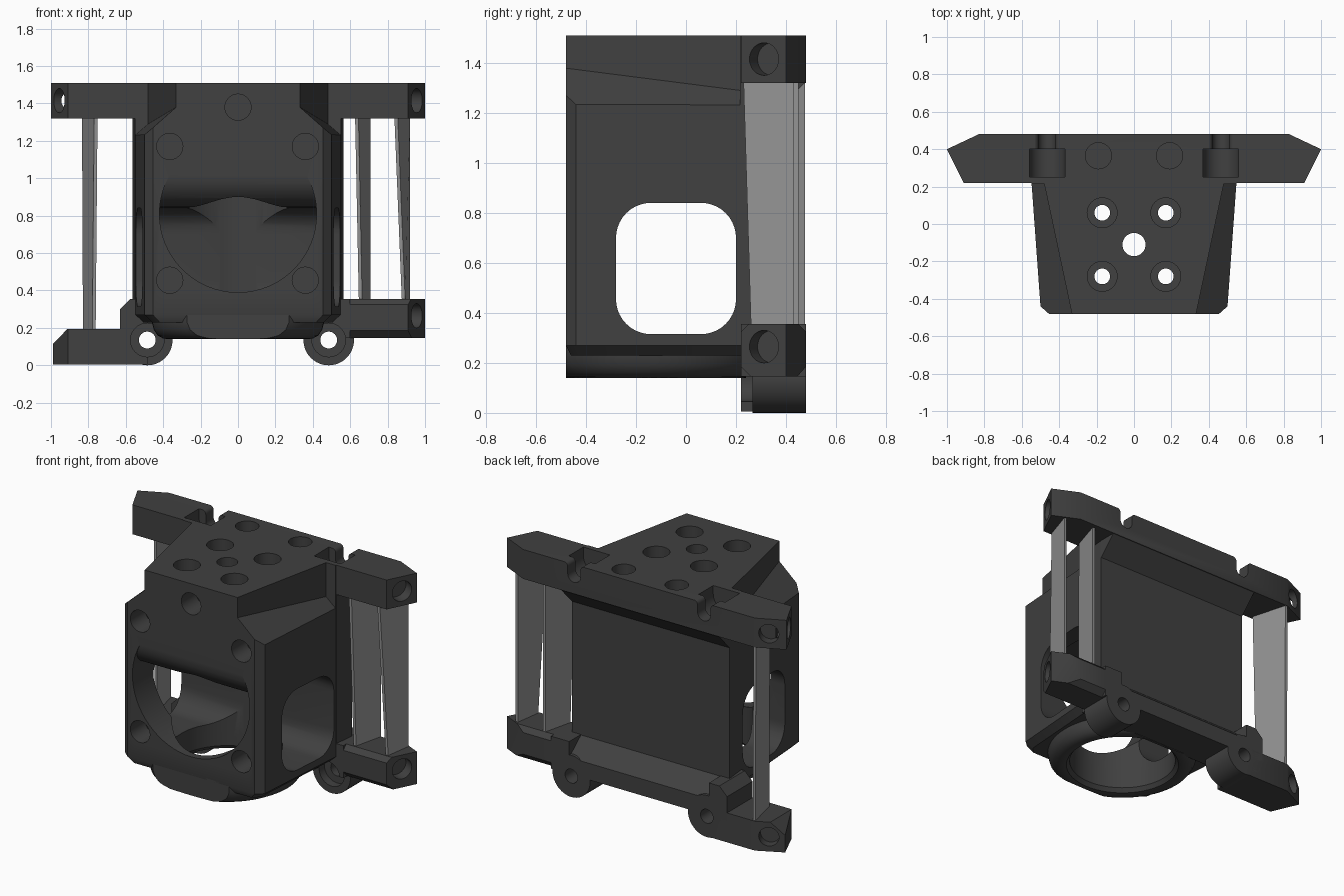
import bpy, bmesh, math
from mathutils import Vector

if "Cube" in bpy.data.objects:
    bpy.data.objects.remove(bpy.data.objects["Cube"])


def material(name, v):
    m = bpy.data.materials.new(name)
    m.diffuse_color = (v, v, v, 1)
    m.use_nodes = True
    m.node_tree.nodes["Principled BSDF"].inputs["Base Color"].default_value = m.diffuse_color
    return m


DARK = material("charcoal plastic", 0.052)
LIGHT = material("light grey vane", 0.29)


def finish(bm, name, mat=DARK):
    bmesh.ops.recalc_face_normals(bm, faces=bm.faces)
    me = bpy.data.meshes.new(name)
    bm.to_mesh(me)
    bm.free()
    ob = bpy.data.objects.new(name, me)
    bpy.context.collection.objects.link(ob)
    me.materials.append(mat)
    return ob


def loft(name, rings, mat=DARK):
    """Closed solid through matching rings of 3D points."""
    bm = bmesh.new()
    vs = [[bm.verts.new(p) for p in r] for r in rings]
    n = len(vs[0])
    for a, b in zip(vs, vs[1:]):
        for i in range(n):
            j = (i + 1) % n
            bm.faces.new((a[i], a[j], b[j], b[i]))
    bm.faces.new(vs[0][::-1])
    bm.faces.new(vs[-1])
    return finish(bm, name, mat)


def prism(name, pts, axis, lo, hi):
    """Extrude a 2D outline along the x, y or z axis."""
    put = {"x": lambda p, t: (t, p[0], p[1]),
           "y": lambda p, t: (p[0], t, p[1]),
           "z": lambda p, t: (p[0], p[1], t)}[axis]
    return loft(name, [[put(p, t) for p in pts] for t in (lo, hi)])


def rod(name, start, direction, r, length, seg=32):
    d = Vector(direction).normalized()
    bm = bmesh.new()
    bmesh.ops.create_cone(bm, cap_ends=True, segments=seg, radius1=r, radius2=r, depth=length)
    bm.transform(d.to_track_quat("Z", "Y").to_matrix().to_4x4())
    bmesh.ops.translate(bm, verts=bm.verts, vec=Vector(start) + d * length / 2)
    return finish(bm, name)


def carve(ob, cutters, op="DIFFERENCE"):
    """Apply booleans and throw the cutters away."""
    for c in cutters:
        m = ob.modifiers.new("cut", "BOOLEAN")
        m.operation, m.solver, m.object = op, "EXACT", c
    bpy.context.view_layer.update()
    dg = bpy.context.evaluated_depsgraph_get()
    me = bpy.data.meshes.new_from_object(ob.evaluated_get(dg))
    ob.modifiers.clear()
    ob.data = me
    for c in cutters:
        bpy.data.objects.remove(c)


def arc(cx, cy, r, a0, a1, n=10):
    return [(cx + r * math.cos(math.radians(a0 + (a1 - a0) * i / n)),
             cy + r * math.sin(math.radians(a0 + (a1 - a0) * i / n))) for i in range(n + 1)]


CY = -0.11  # duct centre in y

# Main housing: tapered plan with a chamfered foot
half = [(0.55, 0.25), (0.50, -0.44), (0.455, -0.48)]
plan = half + [(-x, y) for x, y in reversed(half)]
inset = [(x * 0.92, y + (0.02 if y < 0 else 0)) for x, y in plan]
body = loft("housing", [[(x, y, 0.23) for x, y in inset],
                        [(x, y, 0.27) for x, y in plan],
                        [(x, y, 1.51) for x, y in plan]])

cuts = []
# Sloped shoulders
for s in (-1, 1):
    front = [(0.33, 1.6), (0.33, 1.38), (0.50, 1.23), (0.8, 1.23), (0.8, 1.6)]
    back = [(0.48, 1.6), (0.48, 1.29), (0.55, 1.23), (0.8, 1.23), (0.8, 1.6)]
    cuts.append(loft("shoulder_cut", [[(s * x, -0.49, z) for x, z in front],
                                      [(s * x, 0.215, z) for x, z in back]]))
# Round front intake with a rolled upper lip
intake = rod("intake_cut", (0, -0.6, 0.81), (0, 1, 0), 0.42, 0.6, 64)
lip = [(-0.7, 0.2), (-0.7, 1.015), (-0.48, 1.015)] + arc(-0.31, 1.015, 0.17, 180, 270)[1:] + [(0.1, 0.845), (0.1, 0.2)]
carve(intake, [prism("lip_profile", lip, "x", -0.7, 0.7)], "INTERSECT")
cuts.append(intake)
# Vertical duct, its ceiling raised in the middle
duct = rod("duct_cut", (0, CY, 0), (0, 0, 1), 0.325, 1.1, 64)
roof = [(-0.5, -0.1), (-0.5, 0.838), (-0.27, 0.838), (-0.14, 0.915),
        (0.14, 0.915), (0.27, 0.838), (0.5, 0.838), (0.5, -0.1)]
carve(duct, [prism("duct_roof", roof, "y", -0.7, 0.5)], "INTERSECT")
cuts.append(duct)
# Rounded side windows
window = (arc(0.06, 0.70, 0.14, 0, 90) + arc(-0.14, 0.70, 0.14, 90, 180)
          + arc(-0.14, 0.455, 0.14, 180, 270) + arc(0.06, 0.455, 0.14, 270, 360))
cuts.append(prism("window_cut", window, "x", -0.8, 0.8))
# Front screw holes
for x, z in ((0, 1.38), (0.36, 1.17), (-0.365, 1.17), (0.36, 0.455), (-0.365, 0.455)):
    cuts.append(rod("front_hole", (x, -0.6, z), (0, 1, 0), 0.07, 0.27))
# Top mounting holes with counterbores
for x in (-0.17, 0.17):
    for y in (0.06, -0.28):
        cuts.append(rod("top_hole", (x, y, 0.7), (0, 0, 1), 0.042, 1))
        cuts.append(rod("top_bore", (x, y, 1.38), (0, 0, 1), 0.08, 0.3))
cuts.append(rod("centre_hole", (0, CY, 0.7), (0, 0, 1), 0.062, 1))
carve(body, cuts)

# Thick rear wall behind the housing, and the sloped web under the top bar
prism("rear_wall", [(-0.55, 0.22), (0.55, 0.22), (0.565, 0.36), (-0.565, 0.36)], "z", 0.235, 1.325)
prism("rear_web", [(0.355, 1.325), (0.48, 1.325), (0.36, 1.20), (0.355, 1.20)], "x", -0.565, 0.565)

# Round outlet ring under the housing
prof = [(0.325, 0.28), (0.325, 0.17), (0.345, 0.145), (0.365, 0.14), (0.40, 0.143),
        (0.43, 0.16), (0.45, 0.19), (0.46, 0.23), (0.46, 0.28)]
bm = bmesh.new()
N = 64
rows = [[bm.verts.new((r * math.cos(2 * math.pi * i / N), CY + r * math.sin(2 * math.pi * i / N), z))
         for r, z in prof] for i in range(N)]
for i in range(N):
    a, b = rows[i], rows[(i + 1) % N]
    for k in range(len(prof)):
        m = (k + 1) % len(prof)
        bm.faces.new((a[k], b[k], b[m], a[m]))
ring = finish(bm, "outlet_ring")
box = [(-1, -1), (1, -1), (1, -0.48), (-1, -0.48)]
box2 = [(-1, 0.24), (1, 0.24), (1, 1), (-1, 1)]
carve(ring, [prism("front_trim", box, "z", 0, 1), prism("back_trim", box2, "z", 0, 1)])


def end_hole(s, z):
    return rod("end_hole", (s * 0.99, 0.295, z), (-s * 0.894, 0.447, 0), 0.065, 0.11)


def rear_hole(z):
    return rod("rear_hole", (-0.93, 0.50, z), (0.42, -0.9, 0), 0.06, 0.12)


# Top rear bar with open screw grooves
bar_half = [(0.91, 0.22), (1.0, 0.40), (0.83, 0.48)]
top_bar = prism("top_bar", bar_half + [(-x, y) for x, y in reversed(bar_half)], "z", 1.32, 1.51)
cuts = [end_hole(-1, 1.415), end_hole(1, 1.415), rear_hole(1.415)]
for s in (-1, 1):
    # screw head pocket
    head = [(-0.095, 1.6)] + arc(0, 1.455, 0.095, 180, 360, 14) + [(0.095, 1.6)]
    # shank groove with rounded shoulders
    shank = ([(-0.072, 1.6)] + arc(-0.072, 1.485, 0.026, 90, 0, 5) + arc(0, 1.44, 0.046, 180, 360, 14)
             + arc(0.072, 1.485, 0.026, 180, 90, 5) + [(0.072, 1.6)])
    for outline, y0, y1 in ((head, 0.25, 0.40), (shank, 0.35, 0.6)):
        cuts.append(prism("groove", [(s * 0.465 + x, z) for x, z in outline], "y", y0, y1))
    cuts.append(rod("bar_top_hole", (s * 0.19, 0.365, 1.41), (0, 0, 1), 0.07, 0.3))
carve(top_bar, cuts)


def ear_cuts():
    out = []
    for s in (-1, 1):
        out.append(rod("ear_hole", (s * 0.485, 0, 0.135), (0, 1, 0), 0.045, 0.8))
        out.append(rod("ear_bore", (s * 0.485, 0.1, 0.135), (0, 1, 0), 0.09, 0.22))
    return out


def edge_cut(y, z, dy, dz, x0):
    """Chamfer cutter for a bar edge that runs along x; dy, dz point into the bar."""
    return prism("edge_cut", [(y - dy / 2, z + dz), (y, z + dz), (y + dy, z), (y + dy, z - dz / 2),
                              (y - dy / 2, z - dz / 2)], "x", x0, 1.2)


# Lower bar: centre and right arm
low_bar = prism("lower_bar", [(-0.63, 0.22), (0.91, 0.22), (1.0, 0.40), (0.83, 0.48), (-0.63, 0.48)],
                "z", 0.145, 0.355)
carve(low_bar, ear_cuts() + [
    end_hole(1, 0.265),
    prism("slope_cut", [(0.36, 0.352), (0.5, 0.235), (0.5, 0.5), (0.36, 0.5)], "x", -0.5, 0.5),
    prism("corner_cut", [(-0.7, 0.30), (-0.63, 0.30), (-0.57, 0.36), (-0.57, 0.5), (-0.7, 0.5)], "y", 0.1, 0.6),
    edge_cut(0.22, 0.145, 0.04, 0.04, 0.6), edge_cut(0.22, 0.355, 0.03, -0.03, 0.6),
    edge_cut(0.48, 0.145, -0.035, 0.04, 0.63), edge_cut(0.48, 0.355, -0.03, -0.03, 0.63)])

# Lower left arm, set lower, with a chamfered tip
left_arm = prism("lower_left_arm", [(-0.485, 0.22), (-0.91, 0.22), (-0.99, 0.40), (-0.83, 0.48), (-0.485, 0.48)],
                 "z", 0.005, 0.195)
carve(left_arm, ear_cuts() + [
    rear_hole(0.10),
    prism("tip_cut", [(-1.1, 0.115), (-0.99, 0.115), (-0.91, 0.196), (-0.91, 0.3), (-1.1, 0.3)], "y", 0.1, 0.6)])

# Screw ears
for s, side in ((-1, "left"), (1, "right")):
    ear = rod(side + "_screw_ear", (s * 0.485, 0.265, 0.135), (0, 1, 0), 0.135, 0.215, 48)
    carve(ear, ear_cuts())


def vane(name, a, b, a2, b2, z0):
    """Thin slanted plate from front point a to rear point b; a2, b2 at its foot."""
    def outline(p, q, z):
        t = 0.009
        return [(p[0] - t, p[1], z), (p[0] + t, p[1], z), (q[0] + t, q[1], z), (q[0] - t, q[1], z)]
    loft(name, [outline(a2, b2, z0), outline(a, b, 1.33)], LIGHT)


# Thin vanes joining the bars
vane("left_vane", (-0.76, 0.24), (-0.825, 0.475), (-0.77, 0.26), (-0.82, 0.475), 0.19)
vane("inner_right_vane", (0.635, 0.24), (0.70, 0.45), (0.655, 0.26), (0.70, 0.45), 0.345)
vane("outer_right_vane", (0.845, 0.23), (0.91, 0.43), (0.885, 0.26), (0.91, 0.43), 0.345)

# Smooth the round surfaces, keep the edges crisp
for ob in bpy.context.scene.objects:
    ob.select_set(True)
    bpy.context.view_layer.objects.active = ob
bpy.ops.object.shade_smooth_by_angle(angle=math.radians(30))
